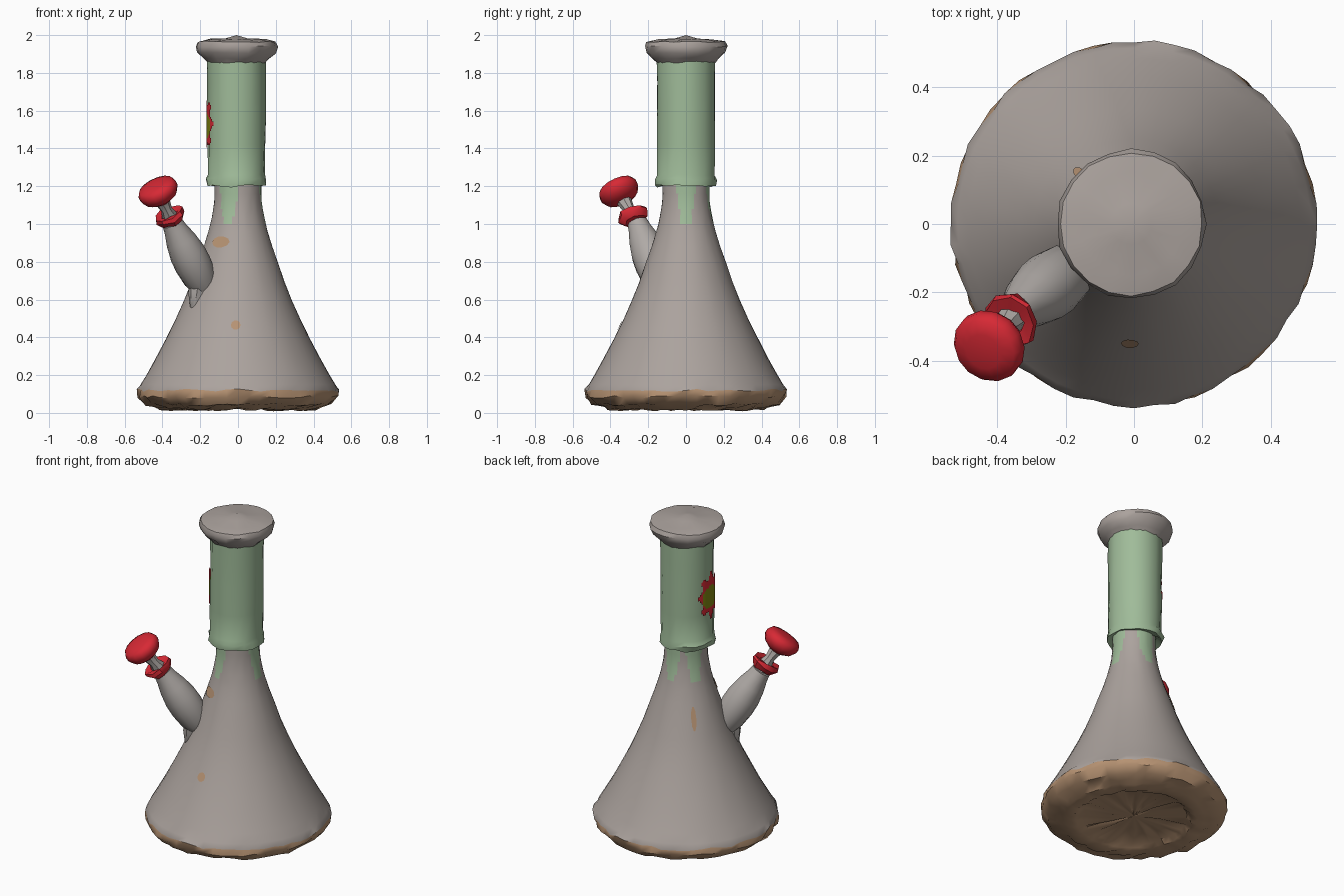
import bpy, bmesh, math, random
from mathutils import Vector, Matrix

if "Cube" in bpy.data.objects:
    bpy.data.objects.remove(bpy.data.objects["Cube"])

random.seed(4)


def mat(name, rgb):
    m = bpy.data.materials.new(name)
    m.diffuse_color = (*rgb, 1)
    m.use_nodes = True
    m.node_tree.nodes["Principled BSDF"].inputs["Base Color"].default_value = m.diffuse_color
    return m


GREY = mat("warm grey", (0.41, 0.365, 0.34))
PALE = mat("pale grey", (0.43, 0.40, 0.38))
GREEN = mat("sage green", (0.35, 0.50, 0.32))
BROWN = mat("tan brown", (0.47, 0.29, 0.17))
RED = mat("red", (0.68, 0.022, 0.035))
OLIVE = mat("olive", (0.22, 0.24, 0.006))


def finish(name, bm, mats, rule=None, angle=40):
    bmesh.ops.recalc_face_normals(bm, faces=bm.faces)
    for f in bm.faces:
        if rule:
            f.material_index = rule(f.calc_center_median())
    me = bpy.data.meshes.new(name)
    bm.to_mesh(me)
    bm.free()
    for m in mats:
        me.materials.append(m)
    me.shade_smooth()
    me.set_sharp_from_angle(angle=math.radians(angle))
    ob = bpy.data.objects.new(name, me)
    bpy.context.collection.objects.link(ob)
    return ob


def lathe(name, profile, segs, mats, rule=None, origin=(0, 0, 0), axis=(0, 0, 1),
          jitter=lambda r, z: 0.0, angle=40):
    """Spin (radius, height) points round an axis; radius 0 closes the end."""
    bm = bmesh.new()
    rings = []
    for r, z in profile:
        if r == 0:
            rings.append([bm.verts.new((0, 0, z))])
            continue
        ring = []
        for i in range(segs):
            a = 2 * math.pi * i / segs
            j = jitter(r, z)
            rr = r + random.uniform(-j, j)
            ring.append(bm.verts.new((rr * math.cos(a), rr * math.sin(a),
                                      z + random.uniform(-j, j))))
        rings.append(ring)
    for p, q in zip(rings, rings[1:]):
        for i in range(segs):
            k = (i + 1) % segs
            if len(p) == 1:
                bm.faces.new((p[0], q[i], q[k]))
            elif len(q) == 1:
                bm.faces.new((p[i], p[k], q[0]))
            else:
                bm.faces.new((p[i], p[k], q[k], q[i]))
    rot = Vector((0, 0, 1)).rotation_difference(Vector(axis)).to_matrix().to_4x4()
    bmesh.ops.transform(bm, matrix=Matrix.Translation(origin) @ rot, verts=bm.verts)
    return finish(name, bm, mats, rule, angle)


# Flared body: brown underside and foot, green drips below the neck
DRIPS = (0, 85, 148, 246)
FLARE = [(0.515, 0.15), (0.485, 0.20), (0.435, 0.29), (0.383, 0.39), (0.333, 0.49),
         (0.288, 0.59), (0.248, 0.69), (0.214, 0.79), (0.182, 0.88), (0.157, 0.96),
         (0.147, 1.0), (0.138, 1.04), (0.131, 1.08), (0.126, 1.12), (0.124, 1.16),
         (0.124, 1.23), (0, 1.23)]
FOOT = [(0, 0.045), (0.15, 0.045), (0.30, 0.04), (0.33, 0.02), (0.36, 0.016),
        (0.41, 0.02), (0.44, 0.035), (0.495, 0.045), (0.53, 0.085), (0.532, 0.12)]


def body_colour(c):
    if c.z < 0.128:
        return 1
    deg = math.degrees(math.atan2(c.y, c.x)) % 360
    for d in DRIPS:
        off = abs((deg - d + 180) % 360 - 180)
        if c.z > 0.98 + 0.2 * (off / 24) ** 2:
            return 2
    return 0


lathe("body", FOOT + FLARE, 56, [GREY, BROWN, GREEN], body_colour,
      jitter=lambda r, z: 0.008 if z < 0.13 else 0.001)

# Green neck tube with a ragged lower lip
lathe("neck_tube", [(0.115, 1.22), (0.160, 1.20), (0.163, 1.235), (0.153, 1.26),
                    (0.154, 1.42), (0.155, 1.6), (0.155, 1.75), (0.157, 1.89)],
      18, [GREEN], origin=(-0.008, 0, 0),
      jitter=lambda r, z: 0.008 if z < 1.25 else 0.003)

# Mouth rim
lathe("mouth_rim", [(0.155, 1.855), (0.175, 1.875), (0.207, 1.905), (0.218, 1.94),
                    (0.209, 1.965), (0.15, 1.977), (0.06, 1.982), (0, 2.0)],
      20, [GREY], origin=(-0.008, 0, 0), jitter=lambda r, z: 0.004 if r > 0.1 else 0)

# Angled side stem, its root ridge, and the thin inner neck
lathe("side_stem", [(0, -0.05), (0.06, -0.02), (0.088, 0.06), (0.098, 0.15),
                    (0.096, 0.22), (0.082, 0.30), (0.062, 0.37), (0.055, 0.41), (0, 0.41)],
      14, [PALE], origin=(-0.175, -0.125, 0.66), axis=(-0.17, -0.13, 0.34))
lathe("stem_root", [(0, 0), (0.025, 0.04), (0.045, 0.11), (0.055, 0.2), (0, 0.24)],
      8, [PALE], origin=(-0.235, -0.165, 0.52), axis=(0.03, 0.01, 0.2))
lathe("inner_neck", [(0.04, 0), (0.042, 0.07), (0.03, 0.11), (0.045, 0.19)],
      8, [PALE], origin=(-0.335, -0.25, 0.99), axis=(-0.085, -0.1, 0.17))

# Red collar and bowl
TILT = (-0.40, -0.40, 0.82)
lathe("collar", [(0.04, -0.035), (0.062, -0.035), (0.086, 0.0), (0.08, 0.022), (0.04, 0.012)],
      9, [RED], origin=(-0.36, -0.28, 1.04), axis=TILT, jitter=lambda r, z: 0.008)
lathe("bowl", [(0, -0.06), (0.05, -0.058), (0.09, -0.035), (0.108, -0.005), (0.108, 0.02),
               (0.095, 0.042), (0.055, 0.052), (0, 0.055)],
      14, [RED], origin=(-0.42, -0.353, 1.168), axis=TILT, angle=60)

# Painted flower patch on the neck: thin curved plate, olive centre
bm = bmesh.new()
N, M = 18, 24
grid = [[None] * (M + 1) for _ in range(N + 1)]
for i in range(N + 1):
    for j in range(M + 1):
        a = math.radians(184 + (i / N - 0.5) * 72)
        grid[i][j] = bm.verts.new((0.16 * math.cos(a) - 0.008, 0.16 * math.sin(a),
                                   1.53 + (j / M - 0.5) * 0.3))
for i in range(N):
    for j in range(M):
        u, v = ((i + 0.5) / N - 0.5) * 2, ((j + 0.5) / M - 0.5) * 2
        if math.hypot(u, v) < 0.86 + 0.14 * math.cos(8 * math.atan2(v, u)):
            bm.faces.new((grid[i][j], grid[i + 1][j], grid[i + 1][j + 1], grid[i][j + 1]))
bmesh.ops.delete(bm, geom=[v for v in bm.verts if not v.link_faces], context='VERTS')


def flower_colour(c):
    deg = math.degrees(math.atan2(c.y, c.x + 0.008)) % 360
    return 1 if math.hypot((deg - 184) / 26, (c.z - 1.52) / 0.07) < 1 else 0


flower = finish("flower_patch", bm, [RED, OLIVE], flower_colour)


# Small brown marks lying on the body surface
def mark(name, deg, z, w, h):
    pts = sorted((zz, r) for r, zz in FLARE[:-1])

    def radius(q):
        for (z0, r0), (z1, r1) in zip(pts, pts[1:]):
            if z0 <= q <= z1:
                return r0 + (r1 - r0) * (q - z0) / (z1 - z0)
    b = bmesh.new()
    vs = []
    for k in range(10):
        t = 2 * math.pi * k / 10
        zz = z + h * math.sin(t)
        r = radius(zz) + 0.005
        a = math.radians(deg) + w * math.cos(t) / r
        vs.append(b.verts.new((r * math.cos(a), r * math.sin(a), zz)))
    b.faces.new(vs)
    finish(name, b, [BROWN])


mark("front_dot", 268, 0.465, 0.026, 0.025)
mark("stem_mark", 238, 0.905, 0.055, 0.03)
mark("back_mark", 137, 0.80, 0.015, 0.07)
